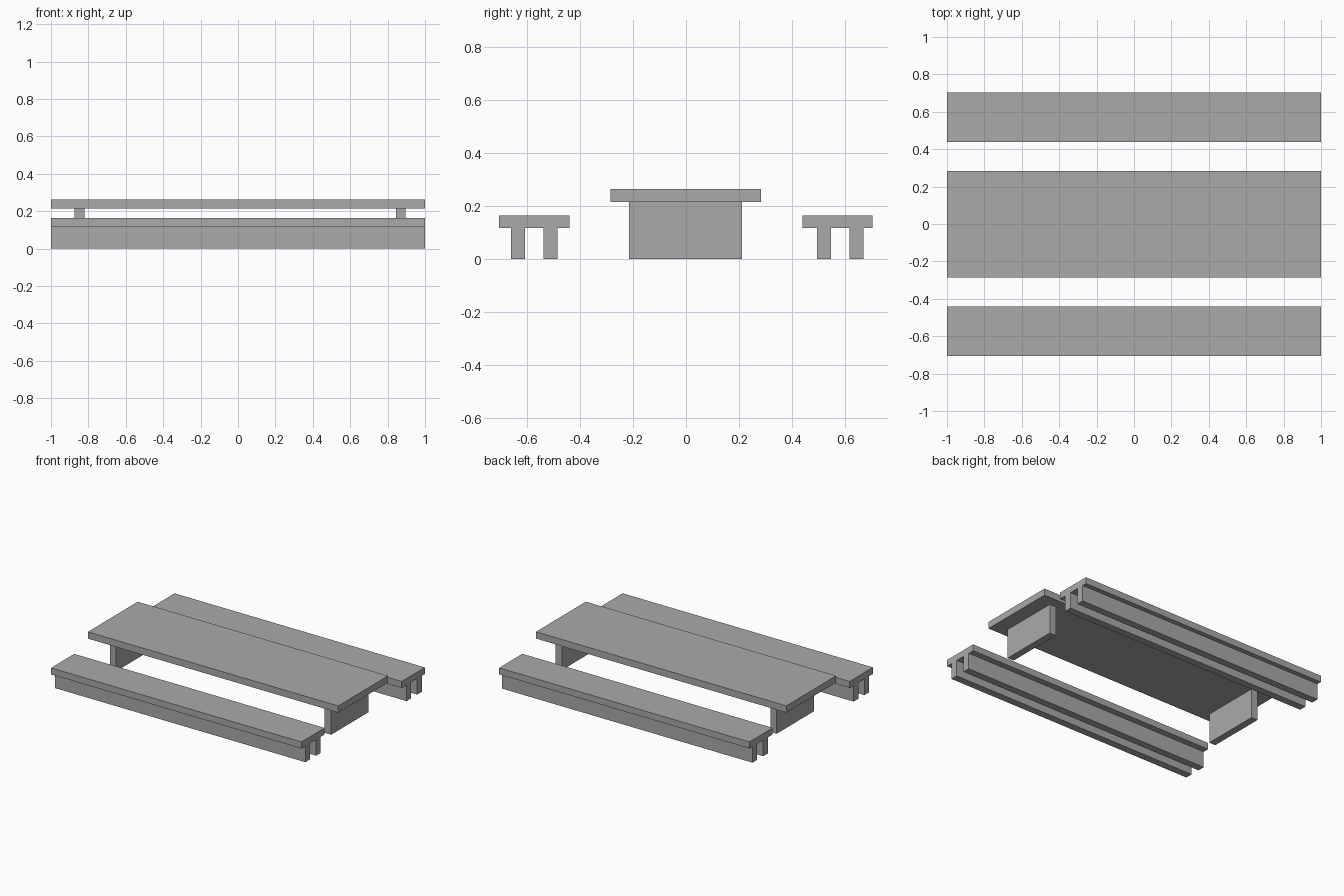
import bpy

if "Cube" in bpy.data.objects:
    bpy.data.objects.remove(bpy.data.objects["Cube"], do_unlink=True)

# One grey finish for everything
grey = bpy.data.materials.new("plain_grey")
grey.use_nodes = True
colour = (0.4, 0.4, 0.4, 1)
grey.diffuse_color = colour
grey.node_tree.nodes["Principled BSDF"].inputs["Base Color"].default_value = colour


def slab(name, x, y, z):
    """Box spanning the (low, high) range on each axis."""
    spans = (x, y, z)
    bpy.ops.mesh.primitive_cube_add(size=1, location=[(a + b) / 2 for a, b in spans])
    obj = bpy.context.object
    obj.name = name
    obj.scale = [b - a for a, b in spans]
    bpy.ops.object.transform_apply(location=False, rotation=False, scale=True)
    obj.data.materials.append(grey)


FULL = (-1, 1)
TABLE_UNDER, TABLE_TOP = 0.214, 0.263
SEAT_UNDER, SEAT_TOP = 0.116, 0.163

# Table: top board on two end panels
slab("table_top", FULL, (-0.285, 0.284), (TABLE_UNDER, TABLE_TOP))
for side, x in (("right", -0.873), ("left", 0.844)):
    slab(f"table_panel_{side}", (x, x + 0.051), (-0.216, 0.212), (0, TABLE_UNDER))

# Benches: seat board on two full-length runners
for side, seat_y, runners in (("front", -0.705, (-0.66, -0.538)),
                              ("back", 0.439, (0.494, 0.617))):
    slab(f"{side}_bench_seat", FULL, (seat_y, seat_y + 0.265), (SEAT_UNDER, SEAT_TOP))
    for place, y in zip(("front", "back"), runners):
        slab(f"{side}_bench_{place}_runner", FULL, (y, y + 0.053), (0, SEAT_UNDER))
